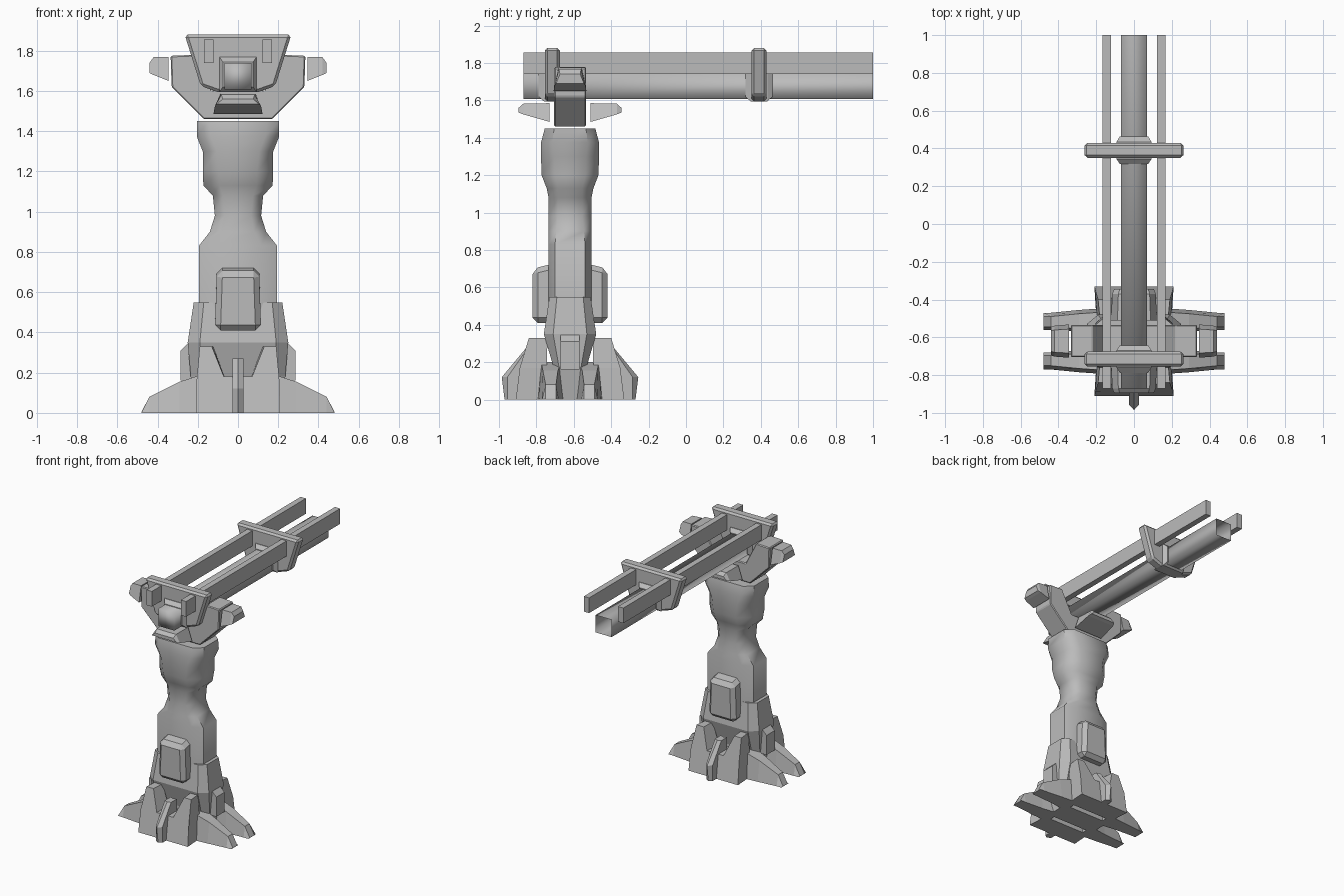
import bpy
import bmesh
import math

if "Cube" in bpy.data.objects:
    bpy.data.objects.remove(bpy.data.objects["Cube"], do_unlink=True)

COLUMN_Y = -0.62

steel = bpy.data.materials.new("plain grey")
steel.use_nodes = True
GREY = (0.5, 0.5, 0.5, 1)
steel.diffuse_color = GREY
steel.node_tree.nodes["Principled BSDF"].inputs["Base Color"].default_value = GREY


def loft(name, rings, y=COLUMN_Y, mirror="", bevel=0, smooth=0, open_end=False):
    """Skin a list of equal-length point rings, with optional mirror and bevel."""
    bm = bmesh.new()
    loops = [[bm.verts.new(p) for p in ring] for ring in rings]
    n = len(loops[0])
    for a, b in zip(loops, loops[1:]):
        for i in range(n):
            j = (i + 1) % n
            bm.faces.new((a[i], a[j], b[j], b[i]))
    bm.faces.new(loops[0][::-1])
    end = bm.faces.new(loops[-1])
    bmesh.ops.recalc_face_normals(bm, faces=bm.faces[:])
    if open_end:
        bm.faces.remove(end)
    mesh = bpy.data.meshes.new(name)
    bm.to_mesh(mesh)
    bm.free()
    mesh.materials.append(steel)
    obj = bpy.data.objects.new(name, mesh)
    obj.location.y = y
    bpy.context.collection.objects.link(obj)
    if bevel:
        mod = obj.modifiers.new("Bevel", "BEVEL")
        mod.width, mod.segments = bevel, 1
    if mirror:
        mod = obj.modifiers.new("Mirror", "MIRROR")
        mod.use_axis = ("x" in mirror, "y" in mirror, False)
        mod.use_mirror_merge = False
    if smooth:
        bpy.ops.object.select_all(action="DESELECT")
        obj.select_set(True)
        bpy.context.view_layer.objects.active = obj
        bpy.ops.object.shade_smooth_by_angle(angle=math.radians(smooth))
    return obj


def octagon(z, hx, hy, cx, cy):
    """Chamfered rectangle at height z."""
    quarter = [(hx, hy - cy), (hx - cx, hy)]
    pts = quarter + [(-x, y) for x, y in quarter[::-1]]
    pts += [(-x, -y) for x, y in pts]
    return [(x, y, z) for x, y in pts]


def rect_y(y, hx, z0, z1):
    """Rectangle standing across the y axis."""
    return [(-hx, y, z0), (hx, y, z0), (hx, y, z1), (-hx, y, z1)]


def sym(half):
    """Complete a half outline by mirroring it in x."""
    return half + [(-x, z) for x, z in half[::-1]]


def slab(outline, y0, y1):
    return [[(x, y, z) for x, z in outline] for y in (y0, y1)]


# Main column, waisted and smooth
loft("column", [octagon(*r) for r in (
    (0.45, 0.195, 0.115, 0.08, 0.035),
    (0.83, 0.195, 0.115, 0.08, 0.035),
    (0.90, 0.14, 0.115, 0.06, 0.04),
    (0.98, 0.115, 0.115, 0.05, 0.05),
    (1.08, 0.125, 0.115, 0.05, 0.05),
    (1.13, 0.172, 0.125, 0.08, 0.06),
    (1.20, 0.175, 0.152, 0.08, 0.07),
    (1.30, 0.175, 0.155, 0.07, 0.07),
    (1.375, 0.205, 0.155, 0.07, 0.06),
    (1.45, 0.205, 0.135, 0.06, 0.05))], smooth=50)

# Pedestal the column sits in
loft("pedestal", [octagon(*r) for r in (
    (0.0, 0.20, 0.09, 0.05, 0.03),
    (0.18, 0.235, 0.09, 0.05, 0.03),
    (0.35, 0.25, 0.14, 0.06, 0.05),
    (0.55, 0.22, 0.11, 0.05, 0.04))])

# Armour boxes on the front and back of the column
loft("armour_box", [
    [(-0.115, y, 0.41), (0.115, y, 0.41), (0.105, y, z), (-0.105, y, z)]
    for y, z in ((-0.20, 0.70), (-0.08, 0.73))], mirror="y", bevel=0.028)

# Notched skirts, front and back
half_skirt = [(0.21, 0), (0.205, 0.17), (0.19, 0.33), (0.13, 0.33), (0.07, 0.18)]
skirt = sym(half_skirt)
loft("base_skirt", [
    [(x, -0.29 + 0.07 * max(0, z - 0.1) / 0.23, z) for x, z in skirt],
    [(x * 0.95, -0.13 + 0.03 * z, z) for x, z in skirt]], mirror="y")

# Central fins on the skirts
fin = [(-0.35, 0), (-0.365, 0.12), (-0.24, 0.27), (-0.17, 0.27), (-0.17, 0)]
loft("skirt_fin", [
    [(x, y if abs(x) < 0.01 else max(y, -0.345) + 0.01, z) for y, z in fin]
    for x in (-0.027, 0, 0.027)], mirror="y")

# Four splayed feet
loft("foot", [
    [(x, -y1, 0), (x, -y0, 0), (x, -y0 - 0.015, z), (x, -y1 + 0.02, z)]
    for x, y0, y1, z in (
        (0.15, 0.03, 0.175, 0.20),
        (0.29, 0.05, 0.165, 0.155),
        (0.44, 0.06, 0.15, 0.08),
        (0.48, 0.06, 0.15, 0.005))], mirror="xy")

# Block on each side of the pedestal
side_block = [(0.20, 0.16), (0.285, 0.16), (0.285, 0.31), (0.25, 0.345), (0.20, 0.345)]
loft("side_block", slab(side_block, -0.05, 0.05), mirror="x")

# Yoke that carries the barrel
yoke = sym([(0.17, 1.46), (0.33, 1.62), (0.335, 1.775), (0.22, 1.78), (0.13, 1.605)])
loft("yoke", slab(yoke, -0.085, 0.085), bevel=0.006)

# Tapered pods around the yoke
loft("side_pod", [
    [(x, -w, z0), (x, w, z0), (x, w * 0.72, z1), (x, -w * 0.72, z1)]
    for x, w, z0, z1 in (
        (0.345, 0.088, 1.65, 1.77),
        (0.42, 0.082, 1.68, 1.768),
        (0.44, 0.075, 1.69, 1.74))], mirror="x")
loft("end_pod", [
    [(-w, y, z0), (w, y, z0), (w * 0.72, y, z1), (-w * 0.72, y, z1)]
    for y, w, z0, z1 in (
        (-0.11, 0.122, 1.485, 1.585),
        (-0.25, 0.115, 1.525, 1.582),
        (-0.275, 0.105, 1.535, 1.56))], mirror="y")

# Barrel, open at the muzzle, with a rail on each side above it
loft("barrel", [rect_y(y, 0.068, 1.607, 1.74) for y in (-0.87, 1.0)],
     y=0, smooth=95, open_end=True)
rail = [(0.123, 1.74), (0.168, 1.74), (0.168, 1.857), (0.123, 1.857)]
loft("rail", slab(rail, -0.87, 1.0), y=0, mirror="x")

# Clamp plates and collars tying barrel and rails together
clamp = sym([(0.10, 1.595), (0.185, 1.625), (0.265, 1.88)])
for place, y in (("rear", -0.715), ("forward", 0.39)):
    loft(place + "_clamp", slab(clamp, -0.04, 0.04), y=y, bevel=0.014)
    loft(place + "_collar", [rect_y(d, hx, z0, z1) for d, hx, z0, z1 in (
        (-0.073, 0.075, 1.62, 1.745),
        (-0.045, 0.093, 1.595, 1.77),
        (0.045, 0.093, 1.595, 1.77),
        (0.073, 0.075, 1.62, 1.745))], y=y)
